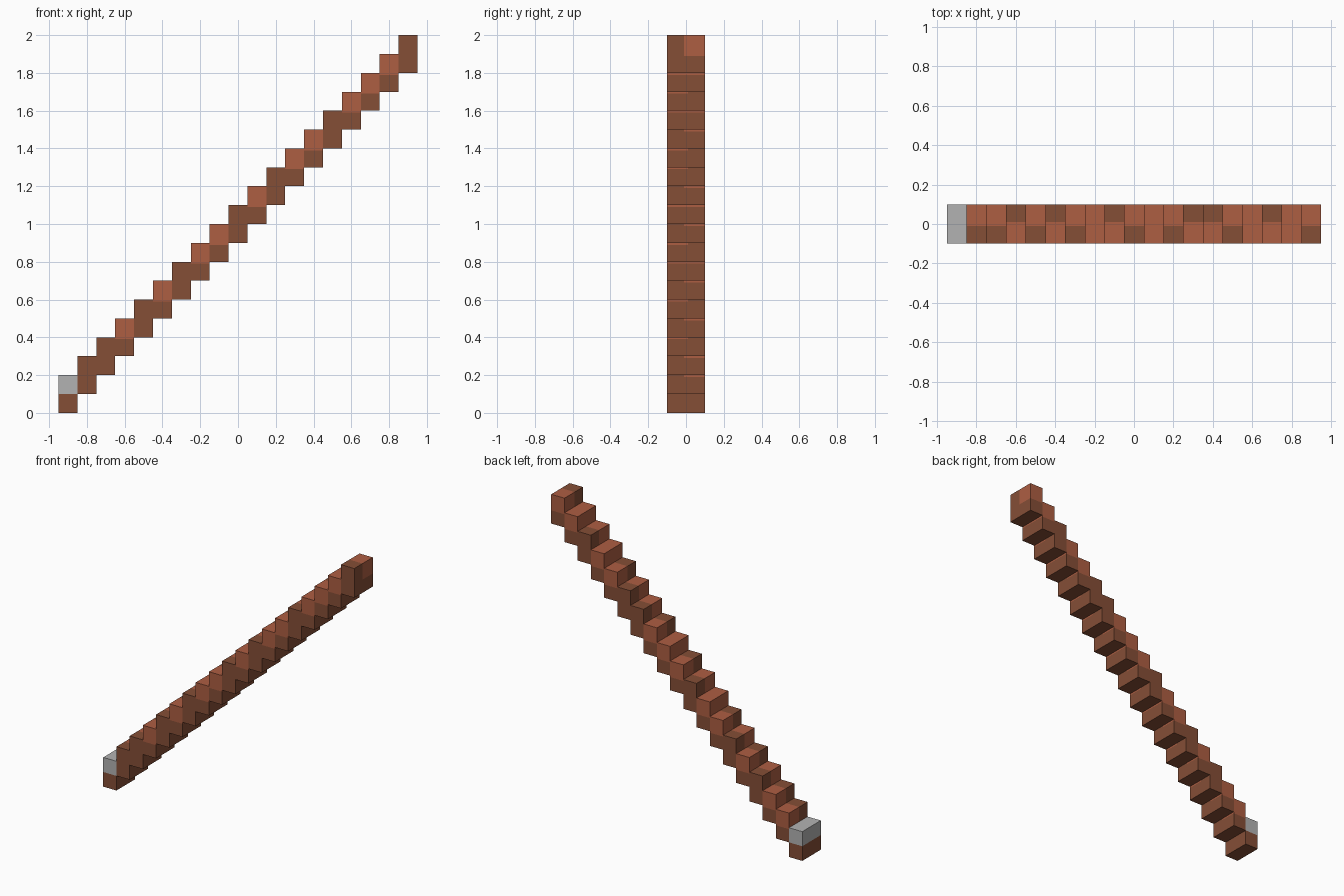
import bpy, bmesh, math
from mathutils import Vector

cube = bpy.data.objects.get("Cube")
if cube:
    bpy.data.objects.remove(cube, do_unlink=True)

STEP, COUNT, HALF = 0.1, 19, 0.1     # block size, number of steps, half depth
X0 = -COUNT * STEP / 2
BLEED = 0.01                         # light patches reach slightly past their block
DARK, LIGHT, GREY = range(3)
DARK_FRONT = {1, 2, 4, 6, 9, 11, 14, 18}
DARK_BACK = {3, 5, 8, 12, 13, 16}


def make_material(name, rgb):
    mat = bpy.data.materials.new(name)
    mat.use_nodes = True
    mat.diffuse_color = (*rgb, 1)
    bsdf = next(n for n in mat.node_tree.nodes if n.type == "BSDF_PRINCIPLED")
    bsdf.inputs["Base Color"].default_value = (*rgb, 1)
    bsdf.inputs["Roughness"].default_value = 0.9
    return mat


materials = [make_material("dark brown", (0.235, 0.077, 0.037)),
             make_material("light reddish brown", (0.420, 0.112, 0.055)),
             make_material("pale grey", (0.450, 0.450, 0.450))]


def colour_at(p):
    """Colour of the block that holds point p."""
    i = min(COUNT - 1, max(0, math.floor((p.x - X0) / STEP)))
    height = p.z - i * STEP          # height within the column, 0 to 0.2
    if i == 0:
        return GREY if height > STEP else DARK
    if height < STEP - BLEED:
        return DARK
    front_light = i not in DARK_FRONT and p.y < BLEED
    back_light = i not in DARK_BACK and p.y > -BLEED
    return LIGHT if front_light or back_light else DARK


# Stepped outline: up the treads, then back down the underside
outline = []
for i in range(COUNT):
    top = (i + 2) * STEP
    outline += [(X0 + i * STEP, top), (X0 + (i + 1) * STEP, top)]
for i in reversed(range(COUNT)):
    outline += [(X0 + (i + 1) * STEP, i * STEP), (X0 + i * STEP, i * STEP)]

bm = bmesh.new()
face = bm.faces.new([bm.verts.new((x, -HALF, z)) for x, z in outline])
result = bmesh.ops.extrude_face_region(bm, geom=[face])
new_verts = [v for v in result["geom"] if isinstance(v, bmesh.types.BMVert)]
bmesh.ops.translate(bm, verts=new_verts, vec=(0, 2 * HALF, 0))
bmesh.ops.remove_doubles(bm, verts=bm.verts[:], dist=1e-5)


def cut(axis, value):
    normal = Vector((0, 0, 0))
    normal[axis] = 1
    bmesh.ops.bisect_plane(bm, geom=bm.verts[:] + bm.edges[:] + bm.faces[:],
                           dist=1e-5, plane_co=normal * value, plane_no=normal)


# Cut along every block border so that colours meet on clean edges
for i in range(1, COUNT):
    cut(0, X0 + i * STEP)
for i in range(1, COUNT + 1):
    cut(2, i * STEP)
    cut(2, i * STEP - BLEED)
for y in (-BLEED, BLEED):
    cut(1, y)

# Colour each face by the block just beneath it
bmesh.ops.recalc_face_normals(bm, faces=bm.faces[:])
for f in bm.faces:
    f.normal_update()
    f.material_index = colour_at(f.calc_center_median() - f.normal * 0.002)

# Merge flat regions of one colour
bmesh.ops.dissolve_limit(bm, angle_limit=0.01, verts=bm.verts[:],
                         edges=bm.edges[:], delimit={"MATERIAL"})

mesh = bpy.data.meshes.new("stepped_shaft")
bm.to_mesh(mesh)
bm.free()
for mat in materials:
    mesh.materials.append(mat)
shaft = bpy.data.objects.new("stepped_shaft", mesh)
bpy.context.collection.objects.link(shaft)
